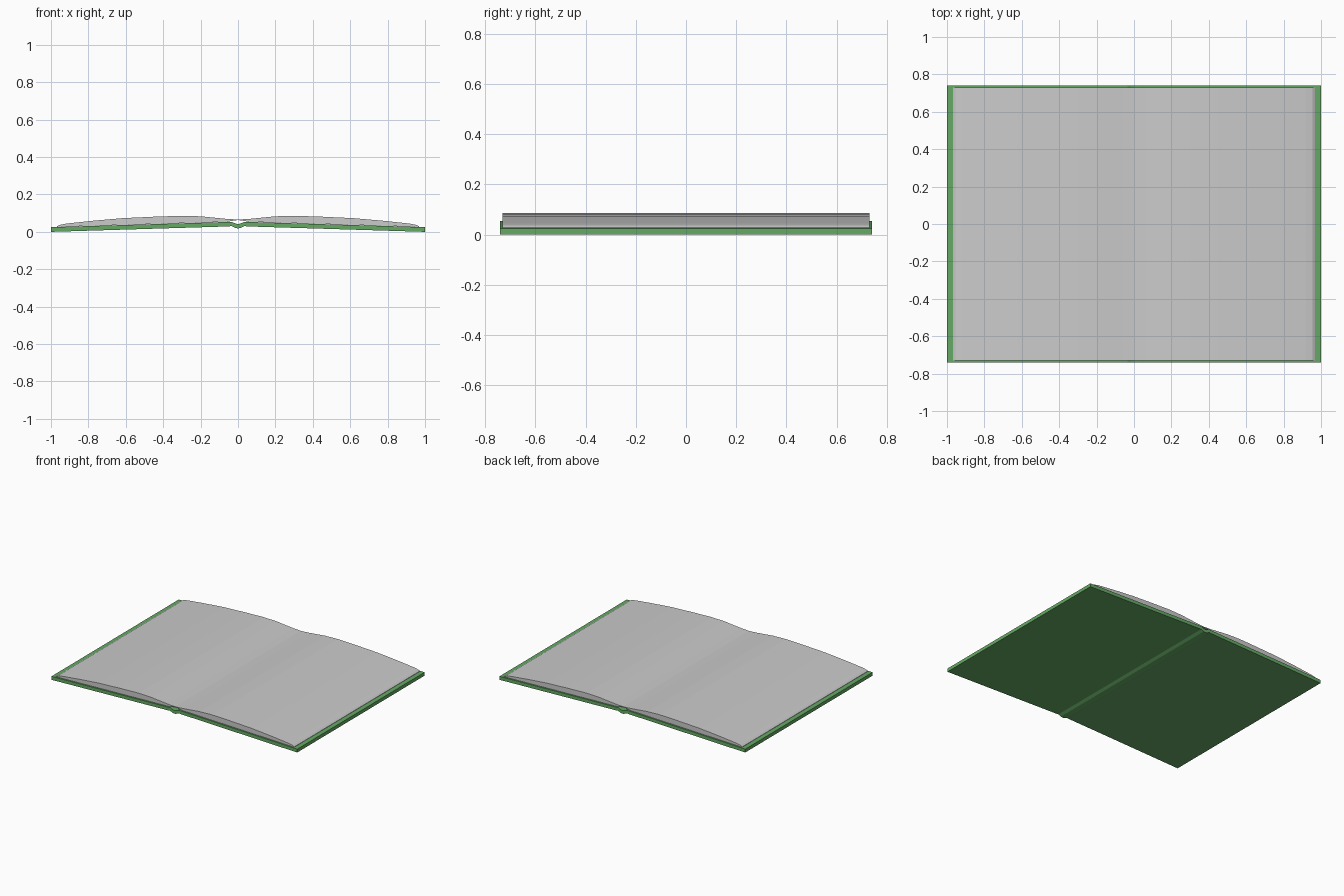
import bpy, bmesh

if "Cube" in bpy.data.objects:
    bpy.data.objects.remove(bpy.data.objects["Cube"])


def material(name, color):
    m = bpy.data.materials.new(name)
    m.diffuse_color = color
    m.use_nodes = True
    m.node_tree.nodes["Principled BSDF"].inputs["Base Color"].default_value = m.diffuse_color
    return m


def extrude_profile(name, top, bottom, half_depth, mat=None):
    """Mirror right-half top/bottom curves (centre to edge) and extrude along y."""
    upper = [(-x, z) for x, z in reversed(top) if x > 0] + top
    lower = [(-x, z) for x, z in reversed(bottom) if x > 0] + bottom
    bm = bmesh.new()
    rows = [[[bm.verts.new((x, y, z)) for x, z in curve]
             for y in (-half_depth, half_depth)] for curve in (upper, lower)]
    (uf, ub), (lf, lb) = rows
    for i in range(len(uf) - 1):
        bm.faces.new((uf[i], uf[i + 1], ub[i + 1], ub[i]))
        bm.faces.new((lf[i + 1], lf[i], lb[i], lb[i + 1]))
        bm.faces.new((lf[i], lf[i + 1], uf[i + 1], uf[i]))
        bm.faces.new((lb[i + 1], lb[i], ub[i], ub[i + 1]))
    for i in (0, -1):
        bm.faces.new((lf[i], uf[i], ub[i], lb[i]))
    bmesh.ops.recalc_face_normals(bm, faces=bm.faces)
    mesh = bpy.data.meshes.new(name)
    bm.to_mesh(mesh)
    bm.free()
    ob = bpy.data.objects.new(name, mesh)
    bpy.context.collection.objects.link(ob)
    if mat:
        mesh.materials.append(mat)
    return ob


green = material("cover_green", (0.13, 0.4, 0.13, 1))

# Cover: two sloping boards joined by a dipped spine
extrude_profile(
    "cover",
    [(0, 0.041), (0.015, 0.045), (0.035, 0.054), (0.05, 0.053), (1.0, 0.025)],
    [(0, 0.018), (0.015, 0.021), (0.035, 0.031), (0.05, 0.029), (1.0, 0.0)],
    0.74, green)

# Page block: two arched stacks meeting in the gutter
extrude_profile(
    "pages",
    [(0, 0.066), (0.06, 0.069), (0.13, 0.076), (0.2, 0.083), (0.3, 0.086),
     (0.45, 0.081), (0.62, 0.073), (0.78, 0.059), (0.92, 0.044), (0.955, 0.037), (0.968, 0.029)],
    [(0, 0.063), (0.03, 0.059), (0.06, 0.0535), (0.2, 0.0495), (0.3, 0.0465),
     (0.45, 0.042), (0.62, 0.037), (0.78, 0.032), (0.92, 0.028), (0.955, 0.027), (0.968, 0.0265)],
    0.73)
